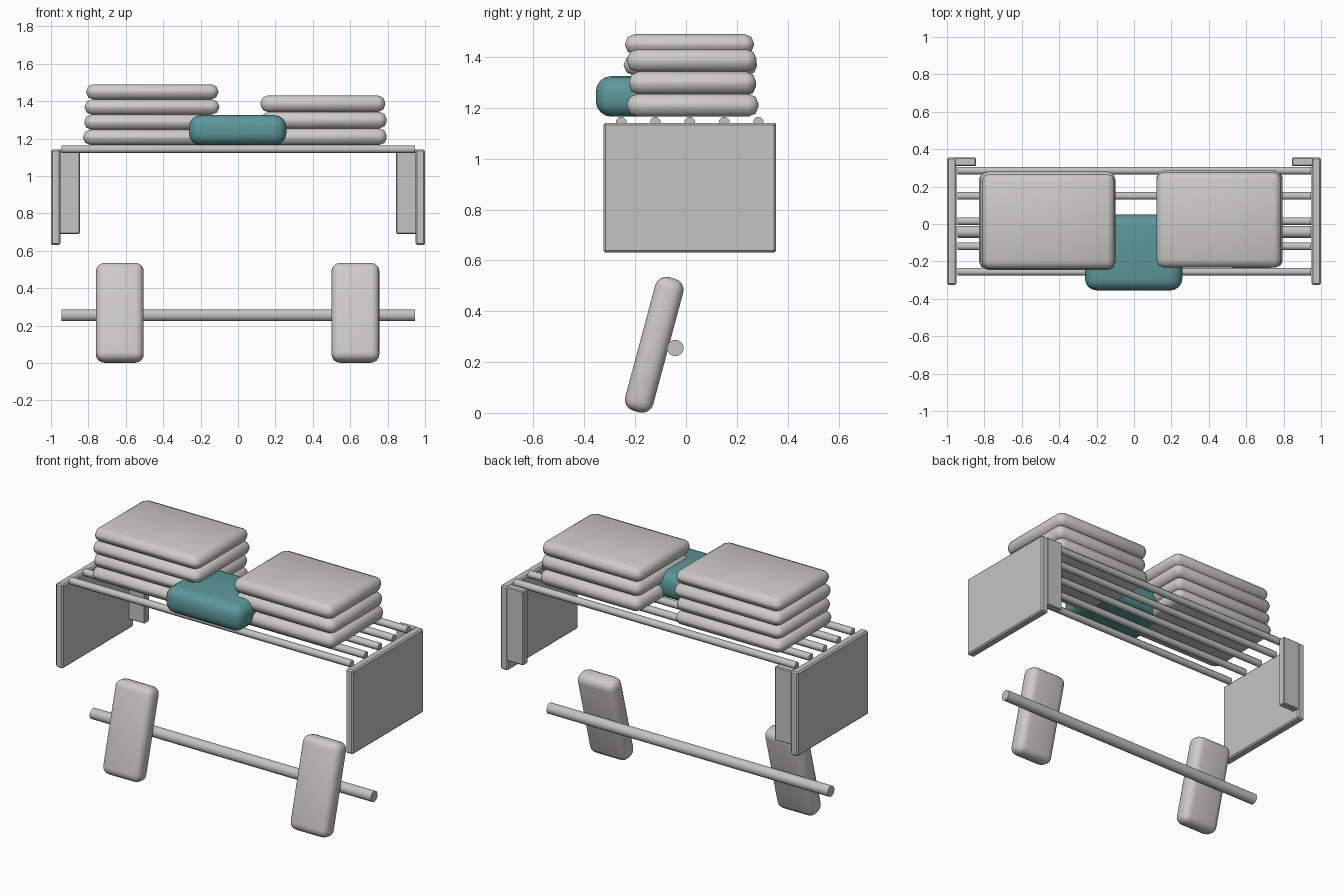
import bpy, bmesh, math
from mathutils import Matrix

cube = bpy.data.objects.get("Cube")
if cube:
    bpy.data.objects.remove(cube, do_unlink=True)


def material(name, rgb):
    m = bpy.data.materials.new(name)
    m.use_nodes = True
    color = (*rgb, 1)
    m.diffuse_color = color
    m.node_tree.nodes["Principled BSDF"].inputs["Base Color"].default_value = color
    return m


METAL = material("pale grey metal", (0.55, 0.55, 0.54))
WHITE = material("off white towel", (0.61, 0.60, 0.58))
TEAL = material("teal towel", (0.11, 0.31, 0.33))


def finish(name, bm, mat, smooth_angle):
    mesh = bpy.data.meshes.new(name)
    bm.to_mesh(mesh)
    bm.free()
    mesh.materials.append(mat)
    obj = bpy.data.objects.new(name, mesh)
    bpy.context.collection.objects.link(obj)
    bpy.ops.object.select_all(action="DESELECT")
    obj.select_set(True)
    bpy.context.view_layer.objects.active = obj
    bpy.ops.object.shade_smooth_by_angle(angle=math.radians(smooth_angle))
    return obj


def box(name, low, high, mat, bevel, segments=1, smooth_angle=20):
    """Bevelled box between two corners, with its origin in the middle."""
    size = [b - a for a, b in zip(low, high)]
    bm = bmesh.new()
    bmesh.ops.create_cube(bm, size=1, matrix=Matrix.Diagonal((*size, 1)))
    bmesh.ops.bevel(bm, geom=bm.edges[:], offset=bevel, segments=segments,
                    profile=0.5, affect="EDGES", clamp_overlap=True)
    obj = finish(name, bm, mat, smooth_angle)
    obj.location = [(a + b) / 2 for a, b in zip(low, high)]
    return obj


def rod(name, y, z, radius, sides):
    """Rod along x, turned so that a flat side is on top."""
    bm = bmesh.new()
    turn = Matrix.Rotation(math.pi / 2, 4, "Y") @ Matrix.Rotation(math.pi / sides, 4, "Z")
    bmesh.ops.create_cone(bm, cap_ends=True, segments=sides, radius1=radius,
                          radius2=radius, depth=1.89, matrix=turn)
    obj = finish(name, bm, METAL, 50)
    obj.location = (0, y, z)


# Side panels with a wall block behind each
for side, sign in (("left", 1), ("right", -1)):
    def span(a, b):
        return sorted((sign * a, sign * b))
    x0, x1 = span(0.95, 1.0)
    box(side + "_panel", (x0, -0.325, 0.63), (x1, 0.355, 1.14), METAL, 0.008)
    x0, x1 = span(0.845, 0.96)
    box(side + "_wall_block", (x0, 0.31, 0.69), (x1, 0.355, 1.14), METAL, 0.005)

# Shelf rods and the lower hanging rail
for i in range(5):
    rod(f"shelf_rod_{i + 1}", -0.255 + 0.135 * i, 1.143, 0.022, 8)
rod("hanging_rail", -0.042, 0.255, 0.033, 12)

# Folded towel stacks: x start, x end, y start, y end for each layer
stacks = {
    "right": (0.081, [(-0.828, -0.11, -0.24, 0.28), (-0.822, -0.112, -0.235, 0.275),
                      (-0.82, -0.1, -0.245, 0.28), (-0.812, -0.105, -0.24, 0.268)]),
    "left": (0.088, [(0.12, 0.795, -0.232, 0.285), (0.125, 0.795, -0.225, 0.275),
                     (0.12, 0.787, -0.232, 0.277)]),
}
for side, (height, layers) in stacks.items():
    for i, (x0, x1, y0, y1) in enumerate(layers):
        z = 1.166 + i * height
        box(f"{side}_folded_towel_{i + 1}", (x0, y0, z), (x1, y1, z + height),
            WHITE, 0.038, 2, 60)

# Teal towel tucked between the stacks
box("teal_towel", (-0.262, -0.355, 1.165), (0.258, 0.05, 1.325), TEAL, 0.062, 4, 60)

# Towels leaning on the hanging rail
for side, x in (("right", -0.632), ("left", 0.628)):
    towel = box(side + "_hanging_towel", (x - 0.128, -0.182, -0.004),
                (x + 0.128, -0.068, 0.54), WHITE, 0.045, 4, 60)
    towel.rotation_euler.x = math.radians(-15)
